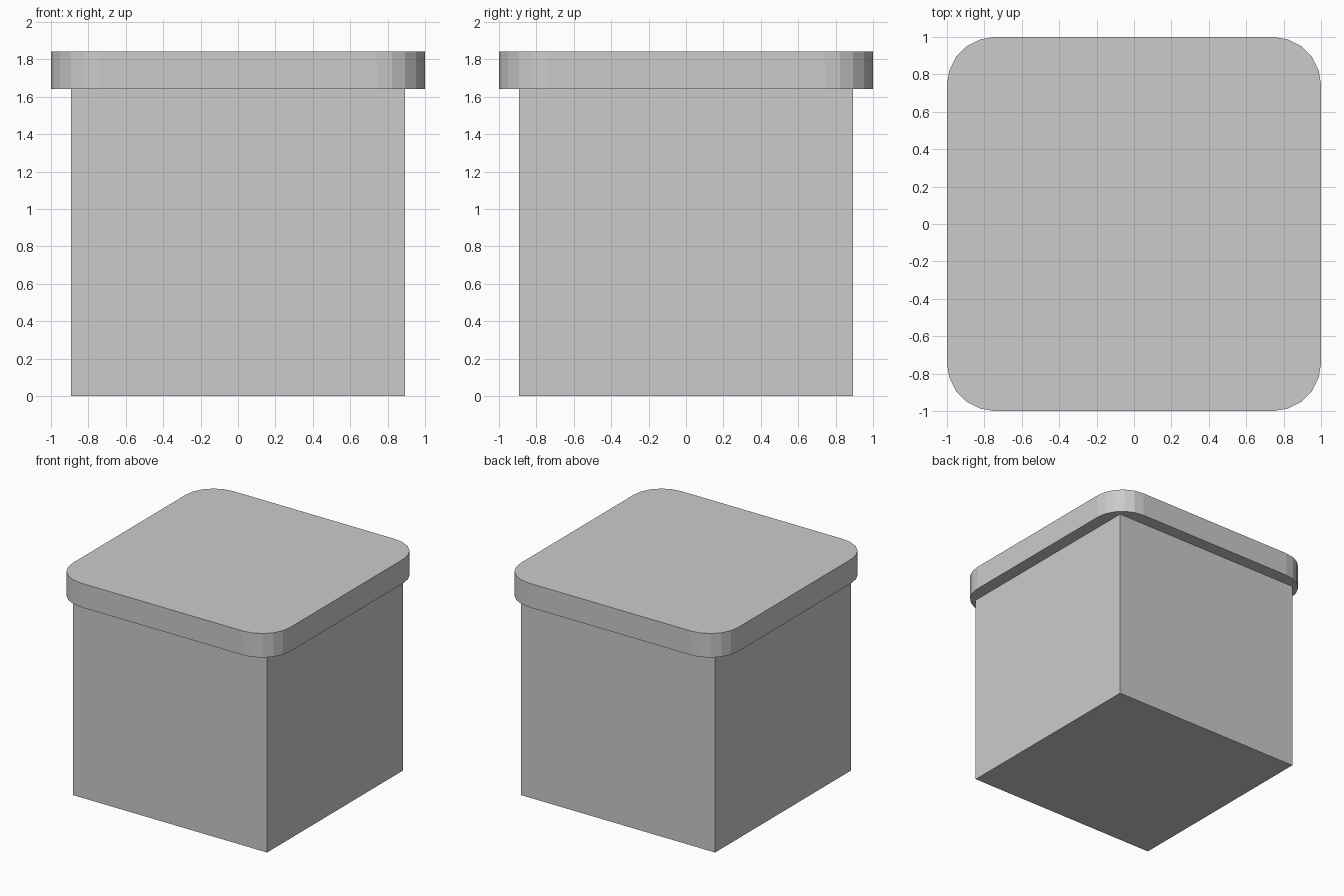
import bpy, bmesh
from mathutils import Matrix

if "Cube" in bpy.data.objects:
    bpy.data.objects.remove(bpy.data.objects["Cube"])


def box(name, half, z0, z1, radius=0.0, segments=5):
    """Square block with optionally rounded vertical corners."""
    bm = bmesh.new()
    size = Matrix.Diagonal((2 * half, 2 * half, z1 - z0, 1))
    bmesh.ops.create_cube(bm, size=1, matrix=Matrix.Translation((0, 0, (z0 + z1) / 2)) @ size)
    if radius:
        upright = [e for e in bm.edges if abs(e.verts[0].co.z - e.verts[1].co.z) > 1e-4]
        bmesh.ops.bevel(bm, geom=upright, offset=radius, offset_type='OFFSET',
                        segments=segments, profile=0.5, affect='EDGES')
    mesh = bpy.data.meshes.new(name)
    bm.to_mesh(mesh)
    bm.free()
    obj = bpy.data.objects.new(name, mesh)
    bpy.context.collection.objects.link(obj)
    return obj


# Sharp-edged body
box("box_body", 0.893, 0.0, 1.642)

# Overhanging lid with rounded corners
box("lid", 1.0, 1.642, 1.842, radius=0.257)
